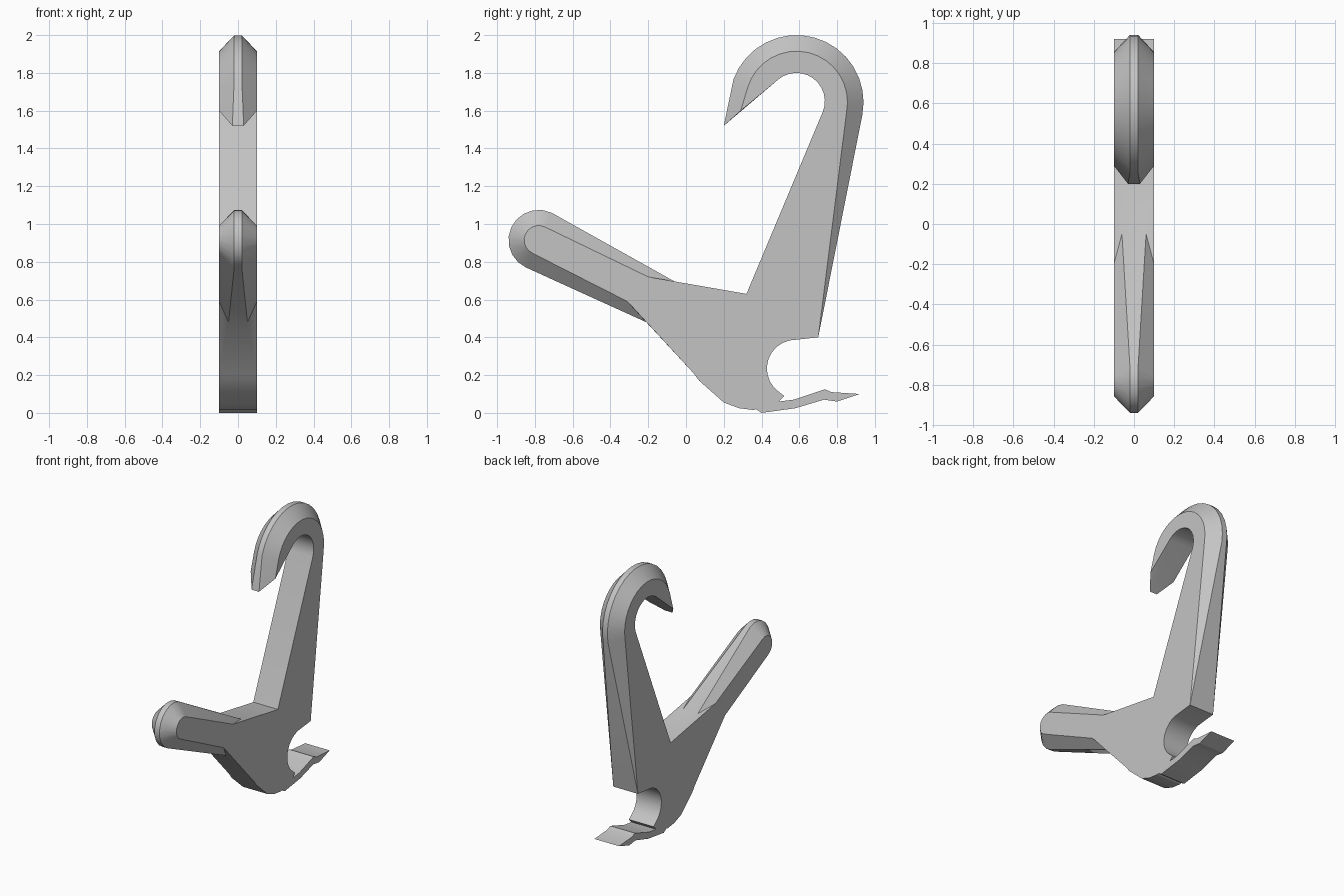
import bpy
import bmesh
from math import radians, cos, sin

default = bpy.data.objects.get("Cube")
if default:
    bpy.data.objects.remove(default, do_unlink=True)

HALF = 0.10    # half thickness of the plate
RIDGE = 0.02   # half width of the crest between the bevels

grey = bpy.data.materials.new("plain_grey")
grey.use_nodes = True
colour = (0.55, 0.55, 0.55, 1.0)
grey.diffuse_color = colour
grey.node_tree.nodes["Principled BSDF"].inputs["Base Color"].default_value = colour


def arc(centre, radius, start, end, steps):
    """Points on an arc in the y-z plane."""
    angles = [radians(start + (end - start) * i / steps) for i in range(steps + 1)]
    return [(centre[0] + radius * cos(a), centre[1] + radius * sin(a)) for a in angles]


def square(points):
    """Unbevelled stretch of outline: crest and side coincide."""
    return [(p, p, HALF) for p in points]


def bevelled(crest, side):
    return [(c, s, RIDGE) for c, s in zip(crest, side)]


# Rounded arm end
arm_centre = (-0.78, 0.915)
outline = bevelled(arc(arm_centre, 0.16, 65, 245, 10),
                   arc(arm_centre, 0.077, 65, 245, 10))
# Underside of the arm, where its bevel runs out into the body
outline += [((-0.21, 0.48), (-0.31, 0.59), 0.05)]
# Belly and the thin clip tongue
outline += square([(0.04, 0.21), (0.07, 0.17), (0.20, 0.055), (0.28, 0.025),
                   (0.36, 0.015), (0.37, 0.02), (0.40, 0.0), (0.58, 0.025),
                   (0.73, 0.07), (0.80, 0.06), (0.92, 0.10), (0.77, 0.11),
                   (0.735, 0.125), (0.57, 0.07), (0.49, 0.06), (0.52, 0.09)])
# Round socket above the tongue, then the heel of the back edge
outline += square(arc((0.58, 0.235), 0.152, 235, 102, 9) + [(0.70, 0.40)])
# Outer curve of the hook
hook_centre = (0.585, 1.645)
outline += bevelled(arc(hook_centre, 0.355, -11, 160, 16),
                    arc(hook_centre, 0.27, -11, 164, 16))
# Hook tip
outline += [((0.20, 1.52), (0.29, 1.60), 0.03)]
# Inner curve of the hook and the crotch
outline += square(arc((0.585, 1.65), 0.15, 130, -22, 12) + [(0.32, 0.63)])
# Top of the arm, where its bevel runs out
outline += [((-0.05, 0.69), (-0.20, 0.72), 0.06)]

# Skin the outline with four rings across the thickness
bm = bmesh.new()
rings = [
    [bm.verts.new((-HALF, *side)) for crest, side, w in outline],
    [bm.verts.new((-w, *crest)) for crest, side, w in outline],
    [bm.verts.new((w, *crest)) for crest, side, w in outline],
    [bm.verts.new((HALF, *side)) for crest, side, w in outline],
]
count = len(outline)
for a, b in zip(rings, rings[1:]):
    for i in range(count):
        j = (i + 1) % count
        bm.faces.new((a[i], a[j], b[j], b[i]))
bm.faces.new(rings[0][::-1])
bm.faces.new(rings[-1])
bmesh.ops.remove_doubles(bm, verts=bm.verts[:], dist=0.0005)
bmesh.ops.recalc_face_normals(bm, faces=bm.faces[:])

mesh = bpy.data.meshes.new("hook_body")
bm.to_mesh(mesh)
bm.free()
mesh.materials.append(grey)
body = bpy.data.objects.new("hook_body", mesh)
bpy.context.collection.objects.link(body)

bpy.ops.object.select_all(action='DESELECT')
body.select_set(True)
bpy.context.view_layer.objects.active = body
bpy.ops.object.shade_smooth_by_angle(angle=radians(25))
